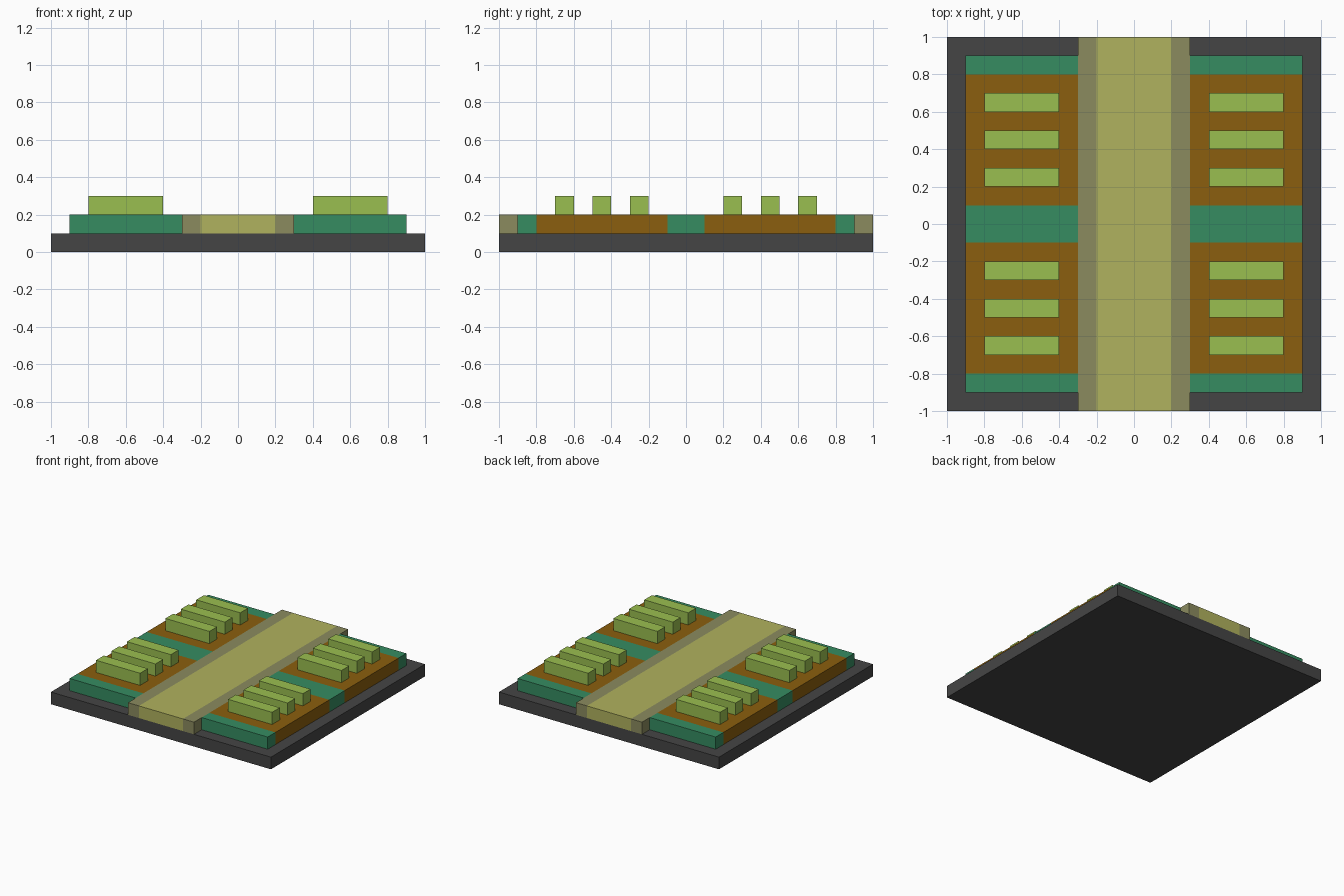
import bpy, bmesh
from mathutils import Vector

cube = bpy.data.objects.get("Cube")
if cube:
    bpy.data.objects.remove(cube, do_unlink=True)


def material(name, hex_code):
    srgb = [int(hex_code[i:i + 2], 16) / 255 for i in (0, 2, 4)]
    colour = [c / 12.92 if c < 0.04 else ((c + 0.055) / 1.055) ** 2.4 for c in srgb] + [1]
    mat = bpy.data.materials.new(name)
    mat.use_nodes = True
    mat.diffuse_color = colour
    mat.node_tree.nodes["Principled BSDF"].inputs["Base Color"].default_value = colour
    return mat


stone = material("dark_stone", "454545")
grass = material("grass_green", "368C61")
soil = material("soil_brown", "8B5F0E")
leaf = material("crop_green", "9ABF50")
sand = material("path_sand", "B0B25E")
kerb = material("kerb_khaki", "8B8B5F")


def box(name, low, high, mats, axis=0, cuts=(), rule=None):
    """Box between two corners, cut across one axis and coloured by a rule."""
    low, high = Vector(low), Vector(high)
    bm = bmesh.new()
    bmesh.ops.create_cube(bm, size=1)
    for v in bm.verts:
        v.co = (low + high) / 2 + v.co * (high - low)
    normal = Vector([float(i == axis) for i in range(3)])
    for cut in cuts:
        bmesh.ops.bisect_plane(bm, geom=bm.verts[:] + bm.edges[:] + bm.faces[:],
                               plane_co=normal * cut, plane_no=normal)
    if rule:
        for f in bm.faces:
            f.material_index = int(rule(abs(f.calc_center_median()[axis])))
    mesh = bpy.data.meshes.new(name)
    bm.to_mesh(mesh)
    bm.free()
    for mat in mats:
        mesh.materials.append(mat)
    obj = bpy.data.objects.new(name, mesh)
    bpy.context.collection.objects.link(obj)
    return obj


# Ground slab
box("base_slab", (-1, -1, 0), (1, 1, 0.1), [stone])

# Central path with a kerb along each side
box("path", (-0.3, -1, 0.1), (0.3, 1, 0.2), [sand, kerb],
    axis=0, cuts=(-0.2, 0.2), rule=lambda x: x > 0.2)

for side, sx in (("left", 1), ("right", -1)):
    # Planting bed: soil plots between strips of grass
    x0, x1 = sorted((0.3 * sx, 0.9 * sx))
    box(side + "_bed", (x0, -0.9, 0.1), (x1, 0.9, 0.2), [grass, soil],
        axis=1, cuts=(-0.8, -0.1, 0.1, 0.8), rule=lambda y: 0.1 < y < 0.8)
    # Three crop rows on each plot
    x0, x1 = sorted((0.4 * sx, 0.8 * sx))
    for end, sy in (("back", 1), ("front", -1)):
        for i in range(3):
            y = sy * (0.25 + 0.2 * i)
            box(f"{side}_{end}_crop_row_{i + 1}", (x0, y - 0.05, 0.2),
                (x1, y + 0.05, 0.3), [leaf])
